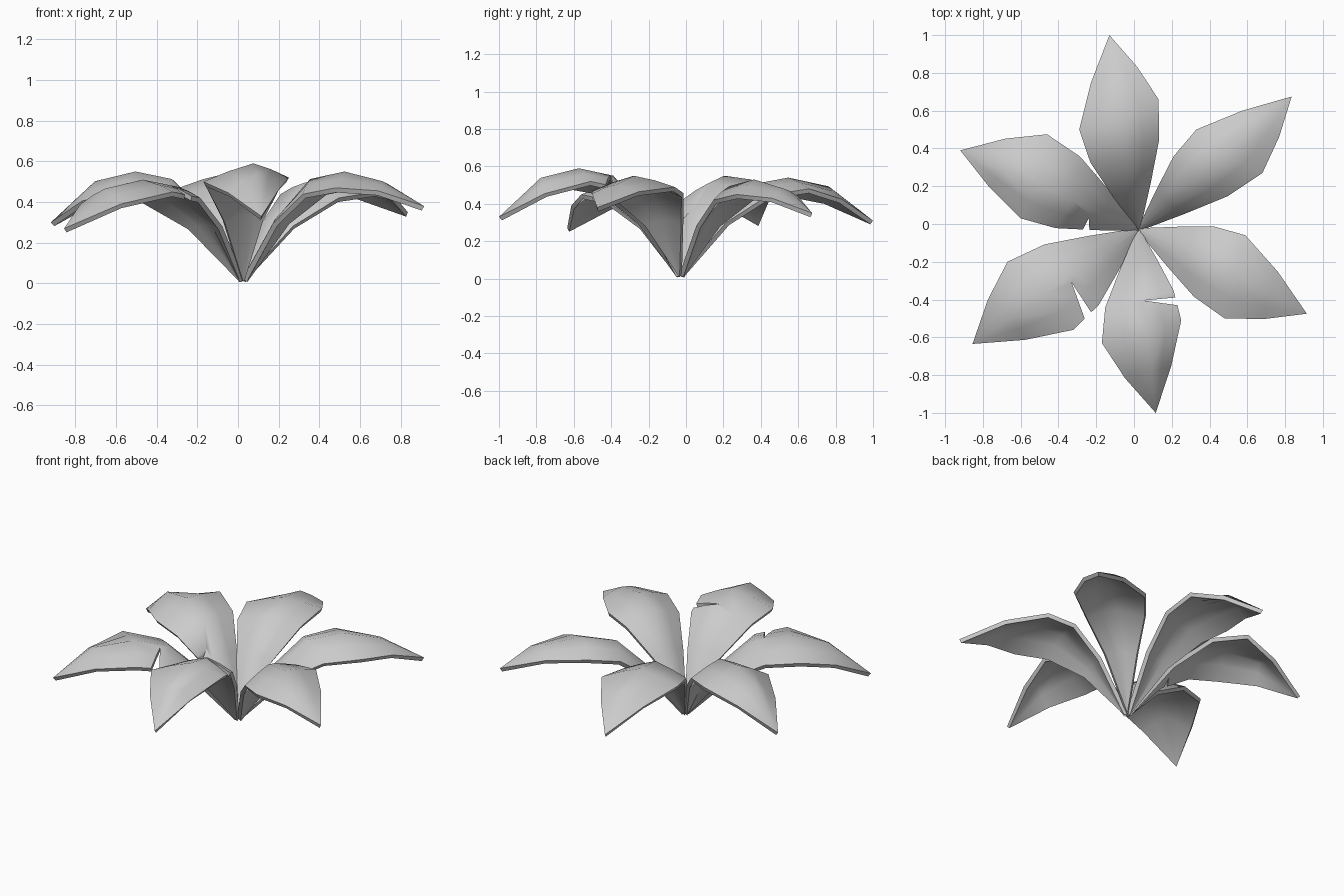
import bpy
import bmesh
from mathutils import Vector

cube = bpy.data.objects.get("Cube")
if cube:
    bpy.data.objects.remove(cube, do_unlink=True)

grey = bpy.data.materials.new("leaf grey")
grey.use_nodes = True
grey.diffuse_color = (0.6, 0.6, 0.6, 1)
grey.node_tree.nodes["Principled BSDF"].inputs["Base Color"].default_value = grey.diffuse_color

BASE = Vector((0.025, -0.03, 0))
BASE_HEIGHT = 0.02
THICKNESS = 0.025

# Shape shared by every leaf, from the base to the row before the tip
RIDGE_ALONG = (0, 0.19, 0.37, 0.56, 0.77)
RIDGE_RISE = (0, 0.58, 0.93, 1, 0.91)
EDGE_ALONG = (0, 0.35, 0.68, 1)
EDGE_WIDTH = (0.04, 0.48, 0.86, 1)
EDGE_RISE = (0, 0.61, 0.93, 1)


def new_object(name, bm):
    mesh = bpy.data.meshes.new(name)
    bm.to_mesh(mesh)
    bm.free()
    obj = bpy.data.objects.new(name, mesh)
    bpy.context.collection.objects.link(obj)
    return obj


def edge_points(tip, corner):
    """Points of one leaf margin, bending at its widest corner."""
    flat = Vector((tip.x, tip.y, 0)) - BASE
    axis = flat.normalized()
    rel = Vector((corner.x, corner.y, 0)) - BASE
    along = axis * rel.dot(axis)
    side = rel - along
    points = []
    for a, w, h in zip(EDGE_ALONG, EDGE_WIDTH, EDGE_RISE):
        p = BASE + along * a + side * w
        p.z = BASE_HEIGHT + (corner.z - BASE_HEIGHT) * h
        points.append(p)
    shoulder = BASE + (along + flat) / 2 + side * 0.58
    shoulder.z = (corner.z + tip.z) / 2 + 0.03
    return points + [shoulder]


def ridge_points(tip, peak):
    points = []
    for a, h in zip(RIDGE_ALONG, RIDGE_RISE):
        p = BASE.lerp(tip, a)
        p.z = BASE_HEIGHT + (peak - BASE_HEIGHT) * h
        points.append(p)
    return points


def make_cutter(name, apex, first, second):
    """Tall wedge that tears a notch in a leaf margin."""
    bm = bmesh.new()
    start = Vector(apex)
    corners = [start] + [start + (Vector(p) - start) * 1.6 for p in (first, second)]
    face = bm.faces.new([bm.verts.new((c.x, c.y, 0)) for c in corners])
    top = bmesh.ops.extrude_face_region(bm, geom=[face])["geom"]
    bmesh.ops.translate(bm, vec=(0, 0, 1),
                        verts=[v for v in top if isinstance(v, bmesh.types.BMVert)])
    bmesh.ops.recalc_face_normals(bm, faces=bm.faces)
    cutter = new_object(name, bm)
    cutter.hide_render = True
    return cutter


def make_leaf(name, tip, peak, left, right, notch=None):
    tip, left, right = Vector(tip), Vector(left), Vector(right)
    bm = bmesh.new()
    rows = []
    for l, m, r in zip(edge_points(tip, left), ridge_points(tip, peak), edge_points(tip, right)):
        halves = [m.lerp(e, 0.5) + Vector((0, 0, 0.006)) for e in (l, r)]
        rows.append([bm.verts.new(p) for p in (l, halves[0], m, halves[1], r)])
    for low, high in zip(rows, rows[1:]):
        for i in range(len(low) - 1):
            bm.faces.new((low[i], low[i + 1], high[i + 1], high[i]))
    end = bm.verts.new(tip)
    for a, b in zip(rows[-1], rows[-1][1:]):
        bm.faces.new((a, b, end))
    obj = new_object(name, bm)
    obj.data.materials.append(grey)

    # Leaf thickness, then the torn notch
    solid = obj.modifiers.new("thickness", 'SOLIDIFY')
    solid.thickness = THICKNESS
    solid.offset = -1
    cutter = None
    if notch:
        cutter = make_cutter(name + "_cutter", *notch)
        cut = obj.modifiers.new("notch", 'BOOLEAN')
        cut.operation = 'DIFFERENCE'
        cut.solver = 'EXACT'
        cut.object = cutter
    graph = bpy.context.evaluated_depsgraph_get()
    graph.update()
    baked = bpy.data.meshes.new_from_object(obj.evaluated_get(graph))
    obj.modifiers.clear()
    obj.data = baked
    if cutter:
        bpy.data.objects.remove(cutter, do_unlink=True)
    for v in baked.vertices:
        v.co.z = max(v.co.z, 0)

    bpy.ops.object.select_all(action='DESELECT')
    obj.select_set(True)
    bpy.context.view_layer.objects.active = obj
    bpy.ops.object.shade_smooth_by_angle(angle=1.0)


# Six leaves around the base: tip, ridge peak height, two widest corners, tear
make_leaf("back_leaf", (-0.13, 1.0, 0.31), 0.54, (-0.29, 0.5, 0.47), (0.13, 0.66, 0.48))
make_leaf("back_left_leaf", (0.835, 0.675, 0.35), 0.53, (0.33, 0.5, 0.47), (0.68, 0.27, 0.45))
make_leaf("front_left_leaf", (0.915, -0.475, 0.38), 0.55, (0.59, -0.06, 0.49), (0.48, -0.5, 0.47))
make_leaf("front_leaf", (0.115, -1.0, 0.33), 0.59, (0.25, -0.51, 0.52), (-0.17, -0.63, 0.5),
          ((0.05, -0.405), (0.21, -0.39), (0.23, -0.43)))
make_leaf("front_right_leaf", (-0.855, -0.635, 0.27), 0.51, (-0.32, -0.56, 0.45), (-0.67, -0.2, 0.45),
          ((-0.33, -0.31), (-0.235, -0.455), (-0.265, -0.49)))
make_leaf("back_right_leaf", (-0.92, 0.39, 0.3), 0.55, (-0.6, 0.03, 0.45), (-0.46, 0.475, 0.5),
          ((-0.24, 0.03), (-0.28, -0.05), (-0.235, -0.05)))
